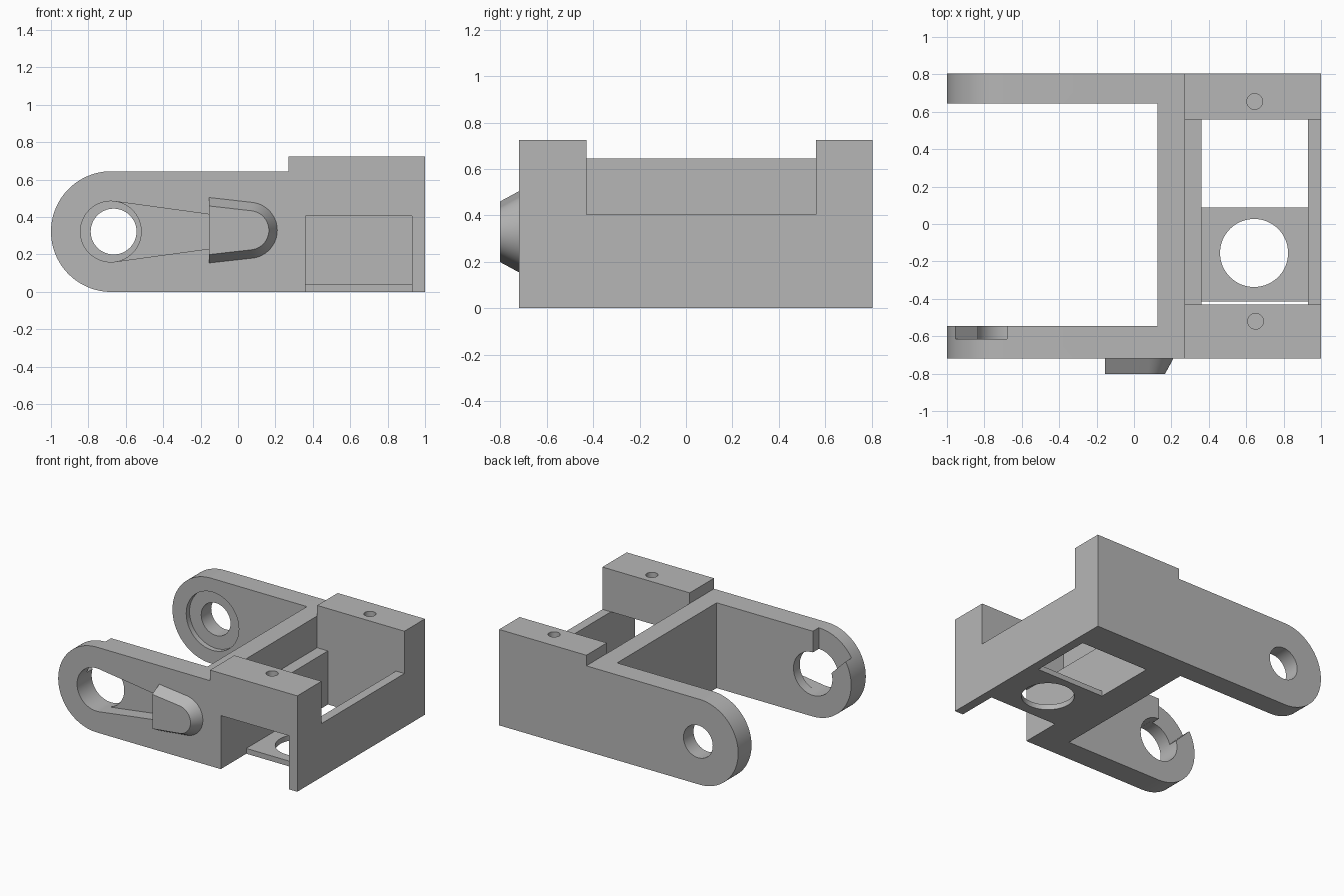
import bpy
import bmesh
from math import sin, cos, pi, radians

cube = bpy.data.objects.get("Cube")
if cube:
    bpy.data.objects.remove(cube, do_unlink=True)

grey = bpy.data.materials.new("plain grey")
grey.use_nodes = True
COLOUR = (0.47, 0.47, 0.47, 1)
grey.diffuse_color = COLOUR
grey.node_tree.nodes["Principled BSDF"].inputs["Base Color"].default_value = COLOUR

MID = 0.3225      # height of the arm centreline
PLACE = {
    "x": lambda a, b, t: (t, a, b),
    "y": lambda a, b, t: (a, t, b),
    "z": lambda a, b, t: (a, b, t),
}


def loft(name, axis, start, end, t0, t1):
    """Solid between two matching outlines at t0 and t1 along an axis."""
    bm = bmesh.new()
    low = [bm.verts.new(PLACE[axis](a, b, t0)) for a, b in start]
    high = [bm.verts.new(PLACE[axis](a, b, t1)) for a, b in end]
    bm.faces.new(low)
    bm.faces.new(high)
    n = len(low)
    for i in range(n):
        j = (i + 1) % n
        bm.faces.new((low[i], low[j], high[j], high[i]))
    bmesh.ops.recalc_face_normals(bm, faces=bm.faces)
    mesh = bpy.data.meshes.new(name)
    bm.to_mesh(mesh)
    bm.free()
    mesh.materials.append(grey)
    obj = bpy.data.objects.new(name, mesh)
    bpy.context.collection.objects.link(obj)
    return obj


def prism(name, axis, outline, t0, t1):
    return loft(name, axis, outline, outline, t0, t1)


def arc(cx, cy, r, a0=0, a1=360, steps=64):
    angles = [radians(a0 + (a1 - a0) * i / steps) for i in range(steps + 1)]
    if a1 - a0 == 360:
        angles.pop()
    return [(cx + r * cos(a), cy + r * sin(a)) for a in angles]


def rect(a0, a1, b0, b1):
    return [(a0, b0), (a1, b0), (a1, b1), (a0, b1)]


def cut(target, *args):
    """Subtract a prism from the target and discard the cutter."""
    cutter = prism("cutter", *args)
    cutter.hide_render = True
    mod = target.modifiers.new("cut", "BOOLEAN")
    mod.operation = "DIFFERENCE"
    mod.solver = "EXACT"
    mod.object = cutter
    bpy.context.view_layer.objects.active = target
    bpy.ops.object.modifier_apply(modifier=mod.name)
    bpy.data.objects.remove(cutter, do_unlink=True)


def smooth(obj):
    bpy.ops.object.select_all(action="DESELECT")
    obj.select_set(True)
    bpy.context.view_layer.objects.active = obj
    bpy.ops.object.shade_smooth_by_angle(angle=radians(30))


# Bracket body: side outline with rounded arm end and raised block
side = arc(-0.6775, MID, MID, 90, 270, 48)
side += [(1, 0), (1, 0.725), (0.27, 0.725), (0.27, 2 * MID)]
body = prism("bracket_body", "y", side, -0.72, 0.805)

# Gap between the arms, and saddle between the two raised blocks
cut(body, "z", rect(-2, 0.125, -0.545, 0.645), -1, 2)
cut(body, "y", rect(0.27, 2, 0.405, 2), -0.43, 0.56)

# Pocket running down through the base and out under the front block
pocket = [(-2, -1), (0.56, -1), (0.56, 2), (-0.43, 2), (-0.43, 0.405), (-2, 0.405)]
cut(body, "x", pocket, 0.36, 0.93)

# Back arm: pivot hole with a shallow counterbore on the inner face
cut(body, "y", arc(-0.665, MID, 0.1225), 0.5, 1)
cut(body, "y", arc(-0.665, MID, 0.22), 0.5, 0.685)

# Front arm: larger hole, tapered channel outside, entry notch inside
cut(body, "y", arc(-0.68, MID, 0.1625), -1, -0.4)
channel = [(-0.658, MID - 0.161), (-0.155, MID - 0.092),
           (-0.155, MID + 0.092), (-0.658, MID + 0.161)]
cut(body, "y", channel, -1, -0.62)
notch = [(-0.68, 0.345), (-0.68, 0.9), (-1.365, 0.9), (-0.81, 0.345)]
cut(body, "y", notch, -0.615, -0.4)

# Blind screw holes in the raised blocks
for x, y in ((0.645, 0.655), (0.65, -0.52)):
    cut(body, "z", arc(x, y, 0.042, steps=32), 0.52, 1)
smooth(body)

# Floor plate with a round opening
floor = prism("floor_plate", "z", rect(0.36, 0.93, -0.415, 0.087), 0, 0.04)
cut(floor, "z", arc(0.642, -0.155, 0.182), -1, 1)
smooth(floor)


# Tapered thumb stop on the front arm
def stop_outline(r, half):
    return ([(-0.155, MID + 0.007 - half)]
            + arc(0.06, MID + 0.007, r, -83, 83, 32)
            + [(-0.155, MID + 0.007 + half)])


stop = loft("thumb_stop", "y", stop_outline(0.15, 0.175),
            stop_outline(0.105, 0.13), -0.72, -0.803)
smooth(stop)
